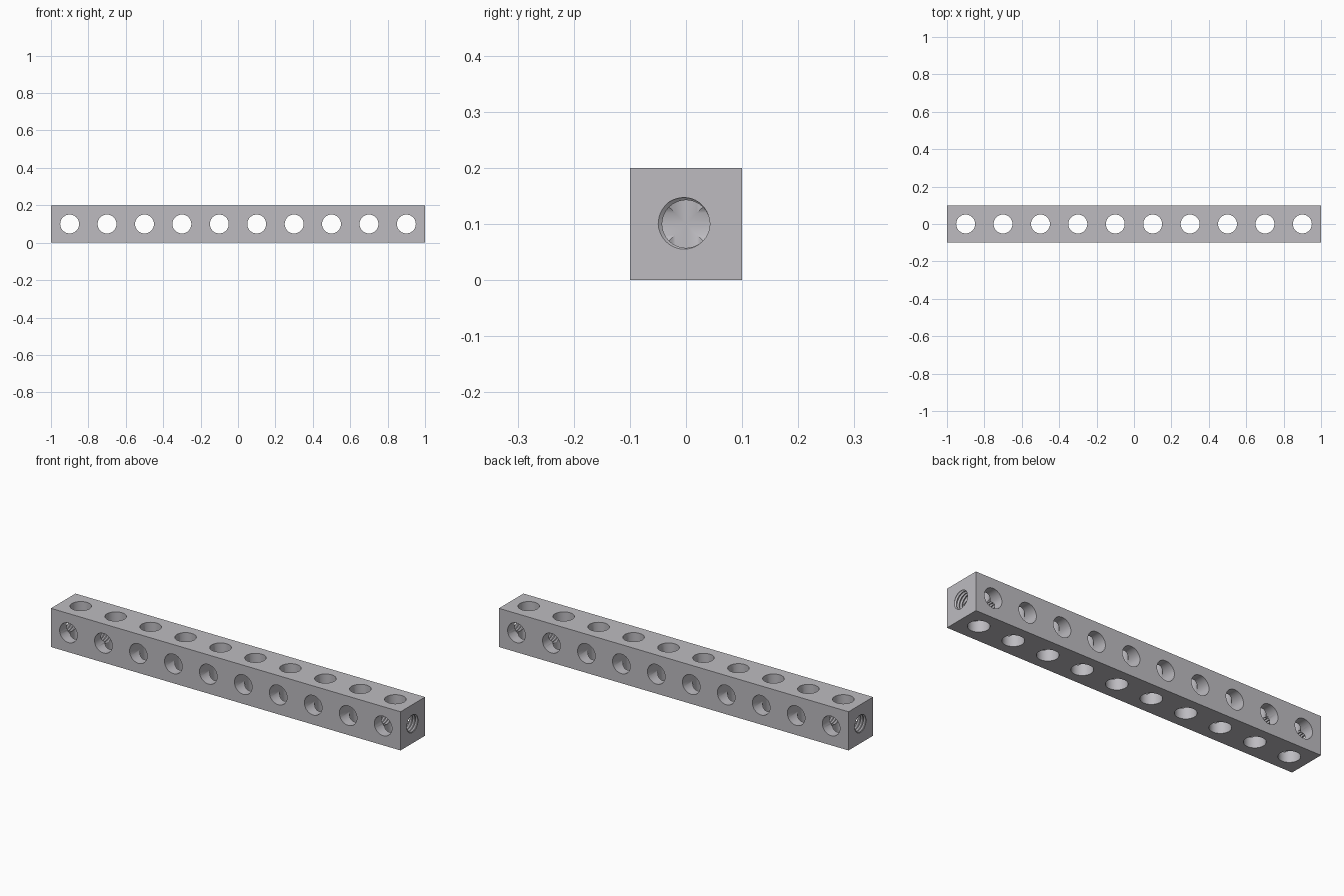
import bpy, bmesh
from math import cos, sin, pi, radians
from mathutils import Matrix, Vector

if "Cube" in bpy.data.objects:
    bpy.data.objects.remove(bpy.data.objects["Cube"], do_unlink=True)

SIDE, HALF = 0.2, 1.0
HOLE_R = 0.0505
THREAD_MAJOR, THREAD_MINOR, PITCH = 0.0495, 0.0425, 0.016
CENTRE = Vector((0, 0, SIDE / 2))

metal = bpy.data.materials.new("grey metal")
metal.use_nodes = True
grey = (0.51, 0.50, 0.53, 1)
metal.diffuse_color = grey
metal.node_tree.nodes["Principled BSDF"].inputs["Base Color"].default_value = grey


def make_object(name, bm):
    bmesh.ops.recalc_face_normals(bm, faces=bm.faces)
    mesh = bpy.data.meshes.new(name)
    bm.to_mesh(mesh)
    bm.free()
    mesh.materials.append(metal)
    obj = bpy.data.objects.new(name, mesh)
    bpy.context.collection.objects.link(obj)
    return obj


def hole_row(name, turn):
    """Ten cylinders, one in each square cell of the beam."""
    bm = bmesh.new()
    for i in range(10):
        place = Matrix.Translation(CENTRE + Vector((-0.9 + SIDE * i, 0, 0)))
        bmesh.ops.create_cone(bm, cap_ends=True, segments=64, radius1=HOLE_R,
                              radius2=HOLE_R, depth=0.3, matrix=place @ turn)
    return make_object(name, bm)


def threaded_plug(name, turn):
    """Closed helical screw shape running from the second cell out past the end."""
    profile = [(0, THREAD_MINOR), (0.2, THREAD_MINOR),
               (0.55, THREAD_MAJOR), (0.7, THREAD_MAJOR)]
    n, turns, k = 48, 21, len(profile)
    start = 0.695
    place = Matrix.Translation(CENTRE) @ turn
    bm = bmesh.new()
    cols = []
    for i in range(n):
        a = 2 * pi * i / n
        cols.append([bm.verts.new(place @ Vector((
            start + PITCH * (i / n + t + off), r * cos(a), r * sin(a))))
            for t in range(turns) for off, r in profile])
    # helical wall; the last column joins the first one turn further on
    for i in range(n):
        shift = k if i == n - 1 else 0
        nxt = cols[(i + 1) % n]
        for j in range(k * turns - 1 - shift):
            bm.faces.new((cols[i][j], nxt[j + shift],
                          nxt[j + 1 + shift], cols[i][j + 1]))
    # fan caps
    first = [c[0] for c in cols] + cols[0][k:0:-1]
    last = [c[-1] for c in cols[1:]] + cols[0][-1:]
    last = cols[0][-1 - k:-1][::1]
    open_edges = [e for e in bm.edges if e.is_boundary]
    mid = start + PITCH * turns / 2
    for side in (-1, 1):
        x = start if side < 0 else start + PITCH * turns
        hub = bm.verts.new(place @ Vector((x + side * PITCH / 2, 0, 0)))
        for e in open_edges:
            local_x = (place.inverted() @ e.verts[0].co).x
            if (local_x - mid) * side > 0:
                bm.faces.new((e.verts[0], e.verts[1], hub))
    return make_object(name, bm)


# square beam
bm = bmesh.new()
bmesh.ops.create_cube(bm, size=1, matrix=Matrix.Translation(CENTRE)
                      @ Matrix.Diagonal((2 * HALF, SIDE, SIDE, 1)))
beam = make_object("perforated_beam", bm)

# crossing holes and threaded end bores
cutters = [
    hole_row("vertical_holes", Matrix.Identity(4)),
    hole_row("cross_holes", Matrix.Rotation(radians(90), 4, "X")),
    threaded_plug("left_thread", Matrix.Identity(4)),
    threaded_plug("right_thread", Matrix.Rotation(pi, 4, "Z")),
]
bpy.ops.object.select_all(action="DESELECT")
beam.select_set(True)
bpy.context.view_layer.objects.active = beam
for cutter in cutters:
    cutter.hide_render = True
    mod = beam.modifiers.new(cutter.name, "BOOLEAN")
    mod.operation, mod.solver, mod.object = "DIFFERENCE", "EXACT", cutter
    bpy.ops.object.modifier_apply(modifier=mod.name)
for cutter in cutters:
    bpy.data.objects.remove(cutter, do_unlink=True)

bpy.ops.object.shade_smooth_by_angle(angle=radians(30))
